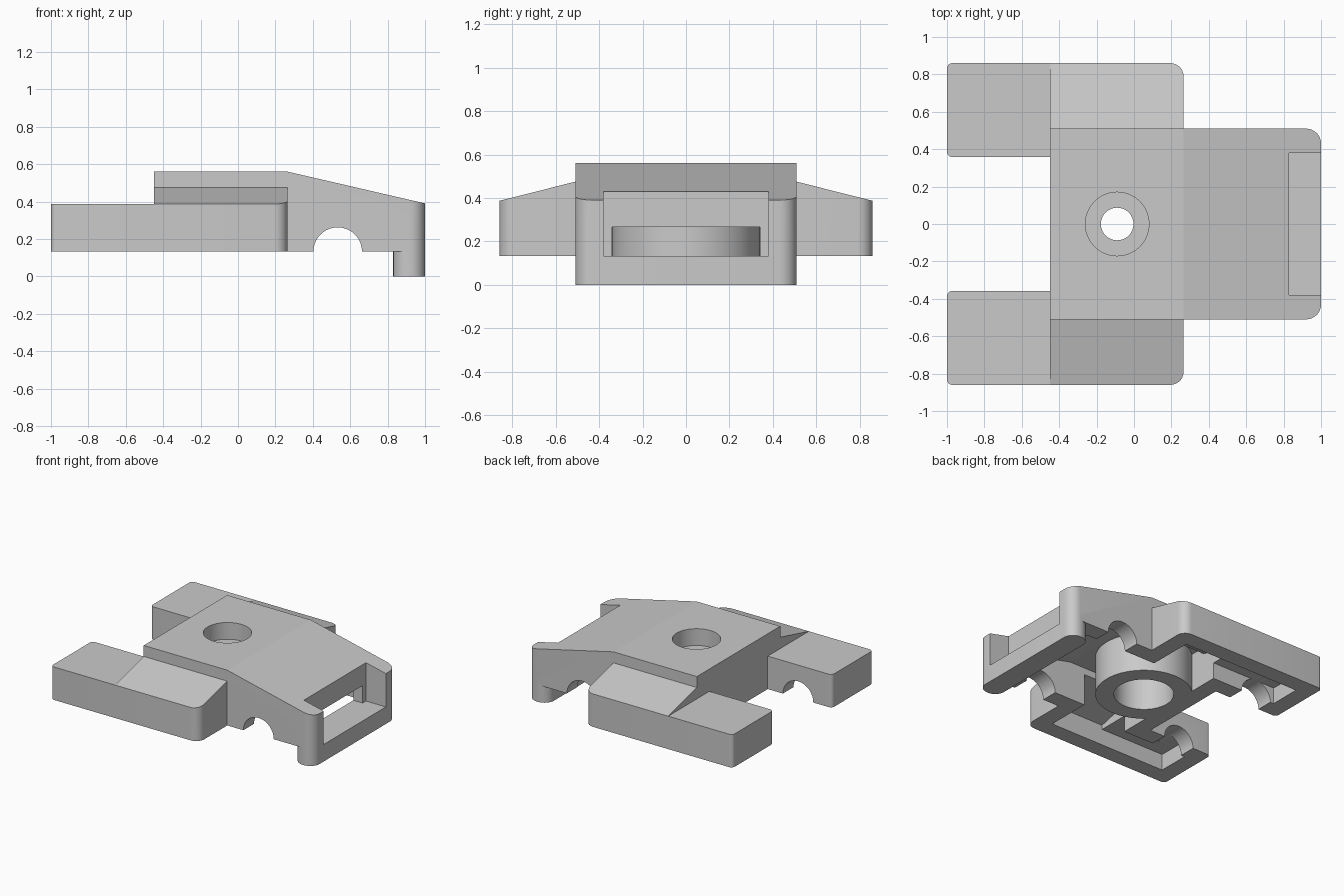
import bpy, bmesh
from math import radians
from mathutils import Vector, Matrix

if "Cube" in bpy.data.objects:
    bpy.data.objects.remove(bpy.data.objects["Cube"], do_unlink=True)

BASE = 0.132   # underside of the shell
TOP = 0.56     # flat top of the body
ARM_TOP = 0.387
ROOF = 0.13    # roof thickness
BOSS_X = -0.09

grey = bpy.data.materials.new("plain grey")
grey.use_nodes = True
grey.diffuse_color = (0.59, 0.59, 0.59, 1)
grey.node_tree.nodes["Principled BSDF"].inputs["Base Color"].default_value = (0.59, 0.59, 0.59, 1)


def finish(name, bm):
    bmesh.ops.recalc_face_normals(bm, faces=bm.faces)
    mesh = bpy.data.meshes.new(name)
    bm.to_mesh(mesh)
    bm.free()
    mesh.materials.append(grey)
    obj = bpy.data.objects.new(name, mesh)
    bpy.context.collection.objects.link(obj)
    return obj


def block(name, xs, ys, zs, rounds=(), slope=None):
    """Box with rounded upright corners (x, y, radius) and an optional sloping cut (point, normal)."""
    bm = bmesh.new()
    size = [b - a for a, b in (xs, ys, zs)]
    mid = [(a + b) / 2 for a, b in (xs, ys, zs)]
    bmesh.ops.create_cube(bm, size=1, matrix=Matrix.Translation(mid) @ Matrix.Diagonal((*size, 1)))
    for x, y, radius in rounds:
        corner = [e for e in bm.edges
                  if all((v.co.xy - Vector((x, y))).length < 1e-4 for v in e.verts)]
        bmesh.ops.bevel(bm, geom=corner, offset=radius, segments=8, profile=0.5, affect='EDGES')
    if slope:
        geom = bm.verts[:] + bm.edges[:] + bm.faces[:]
        sliced = bmesh.ops.bisect_plane(bm, geom=geom, plane_co=slope[0], plane_no=slope[1], clear_outer=True)
        edges = [g for g in sliced["geom_cut"] if isinstance(g, bmesh.types.BMEdge)]
        bmesh.ops.edgeloop_fill(bm, edges=edges)
    return finish(name, bm)


def cylinder(name, radius, start, end):
    start, end = Vector(start), Vector(end)
    axis = end - start
    bm = bmesh.new()
    turn = axis.to_track_quat('Z', 'Y').to_matrix().to_4x4()
    bmesh.ops.create_cone(bm, cap_ends=True, segments=64, radius1=radius, radius2=radius,
                          depth=axis.length, matrix=Matrix.Translation((start + end) / 2) @ turn)
    return finish(name, bm)


def combine(target, tool, operation):
    mod = target.modifiers.new(operation.lower(), 'BOOLEAN')
    mod.operation, mod.object, mod.solver = operation, tool, 'EXACT'
    bpy.context.view_layer.objects.active = target
    bpy.ops.object.modifier_apply(modifier=mod.name)
    bpy.data.objects.remove(tool, do_unlink=True)


def cut(tool):
    combine(bracket, tool, 'DIFFERENCE')


def add(tool):
    combine(bracket, tool, 'UNION')


# Body with sloping front
fall = Vector((0.17, 0, 0.735))
bracket = block("bracket_shell", (-0.45, 1), (-0.51, 0.51), (BASE, TOP),
                [(1, -0.51, 0.08), (1, 0.51, 0.08)], (Vector((0.265, 0, TOP)), fall))

# Hanging front lip, rounded at all four corners
add(block("front_lip", (0.83, 1), (-0.51, 0.51), (0, BASE + 0.05),
          [(x, y, 0.08) for x in (1, 0.83) for y in (-0.51, 0.51)]))

# Side arms: sloping shoulder plus flat tail
for s in (-1, 1):
    lean = Vector((0, s * 0.088, 0.35))
    edge = Vector((0, s * 0.86, ARM_TOP))
    width = sorted((s * 0.357, s * 0.86))
    add(block("shoulder", (-0.45, 0.265), width, (BASE, 0.53),
              [(0.265, s * 0.86, 0.07)], (edge, lean)))
    add(block("tail", (-1, -0.4), width, (BASE, ARM_TOP),
              [(-1, s * 0.86, 0.03), (-1, s * 0.357, 0.03)]))

# Hollow underside
drop = Vector((0, 0, ROOF))
cut(block("body_cavity", (-0.32, 0.75), (-0.38, 0.38), (0, TOP - ROOF),
          slope=(Vector((0.265, 0, TOP)) - drop, fall)))
for s in (-1, 1):
    lean = Vector((0, s * 0.088, 0.35))
    edge = Vector((0, s * 0.86, ARM_TOP))
    cut(block("shoulder_cavity", (-0.32, 0.135), sorted((s * 0.35, s * 0.73)), (0, 0.42),
              slope=(edge - drop, lean)))
    cut(block("tail_cavity", (-0.87, -0.25), sorted((s * 0.487, s * 0.73)), (0, ARM_TOP - ROOF)))

# Front notch and the opening behind it
cut(block("notch_cutter", (0.83, 1.2), (-0.38, 0.38), (BASE, 0.8)))
cut(block("opening_cutter", (0.6, 0.9), (-0.34, 0.34), (BASE, 0.267)))

# Half-round cable arches in the body sides and inner arm walls
cut(cylinder("body_arch_cutter", 0.13, (0.533, -0.7, BASE), (0.533, 0.7, BASE)))
cut(cylinder("arm_arch_cutter", 0.13, (-0.71, -0.6, BASE), (-0.71, 0.6, BASE)))

# Screw boss with stepped bore
add(cylinder("screw_boss", 0.34, (BOSS_X, 0, BASE), (BOSS_X, 0, 0.5)))
for radius, low, high in ((0.21, 0, 0.395), (0.087, 0.2, 0.5), (0.17, 0.43, 0.7)):
    cut(cylinder("bore_cutter", radius, (BOSS_X, 0, low), (BOSS_X, 0, high)))

bpy.ops.object.select_all(action='DESELECT')
bracket.select_set(True)
bpy.context.view_layer.objects.active = bracket
bpy.ops.object.shade_smooth_by_angle(angle=radians(12.5))
